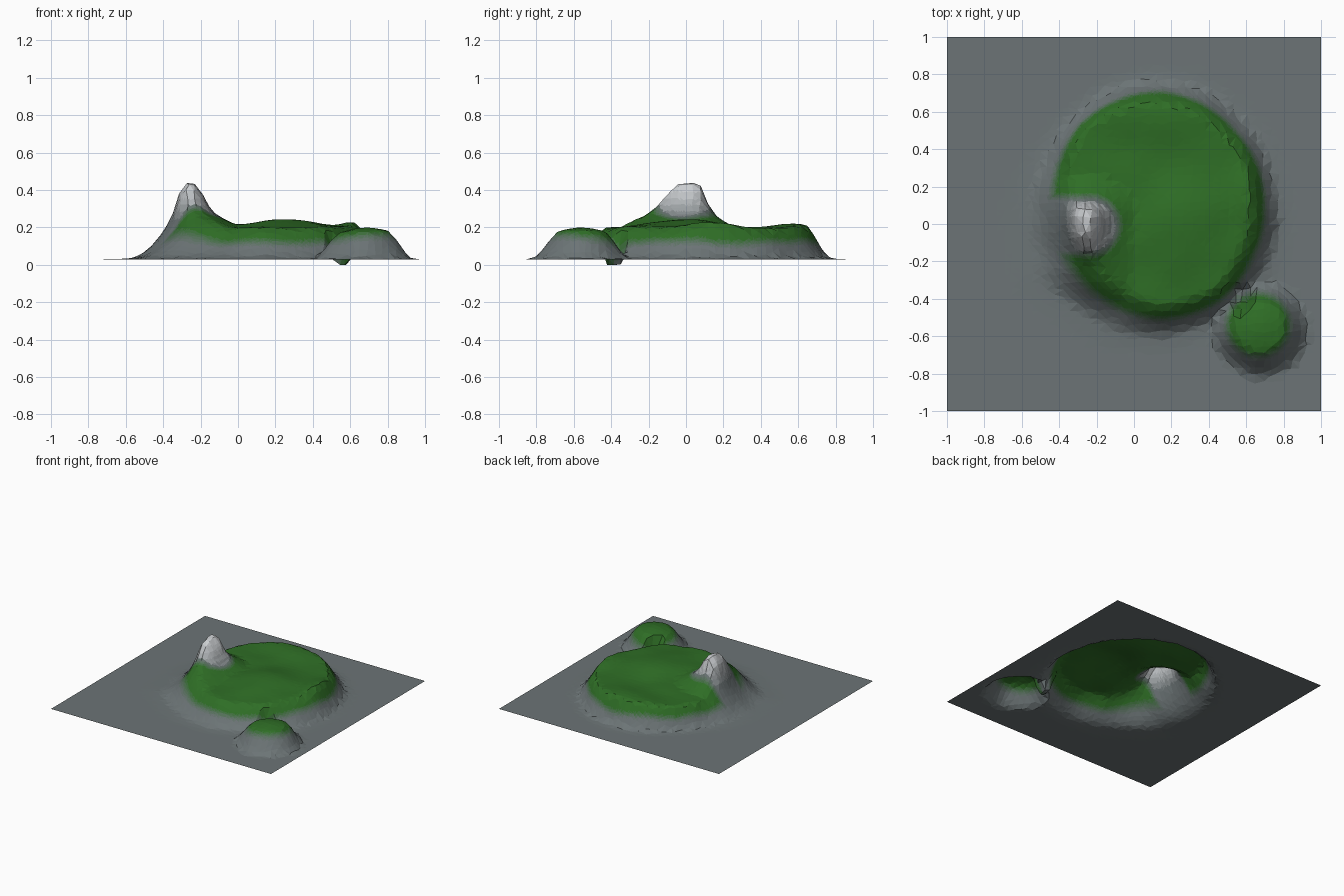
import bpy, bmesh, math, random
from mathutils import Vector, noise

if "Cube" in bpy.data.objects:
    bpy.data.objects.remove(bpy.data.objects["Cube"])

random.seed(4)
SEA = 0.03


def smooth(t):
    t = max(0.0, min(1.0, t))
    return t * t * (3 - 2 * t)


def lerp_table(table, x):
    for (x0, y0), (x1, y1) in zip(table, table[1:]):
        if x <= x1:
            return y0 + (y1 - y0) * max(0, (x - x0) / (x1 - x0))
    return table[-1][1]


# Island outline around (0.15, 0.1): angle -> grass edge and foot radius
EDGE = [(0, .54), (45, .55), (90, .60), (135, .61), (155, .59), (180, .57),
        (210, .57), (235, .58), (270, .60), (300, .59), (330, .55), (360, .54)]
FOOT = [(0, .63), (45, .63), (90, .68), (135, .67), (155, .68), (180, .73),
        (210, .76), (235, .73), (270, .71), (300, .68), (330, .66), (360, .63)]
PEAK = [(0, .44), (.045, .43), (.07, .385), (.1, .32), (.14, .27), (.2, .235), (.28, .2), (.4, .1)]


def island_t(x, y):
    dx, dy = x - .15, y - .1
    a = math.degrees(math.atan2(dy, dx)) % 360
    e, f = lerp_table(EDGE, a), lerp_table(FOOT, a)
    return (f - math.hypot(dx, dy)) / (f - e)


def peak_dist(x, y):
    dx, dy = x + .265, y - .04
    dx /= 1.05 if dx > 0 else .75
    dy /= 2.1 if dy < 0 else .8
    return math.hypot(dx, dy)


def height(x, y):
    n = noise.noise(Vector((x * 5, y * 5, 2)))
    # Main plateau with a low central mound and raised north and east rims
    t = island_t(x, y) + n * .12
    s = smooth(t / 1.8)
    top = .165 + .05 * math.exp(-((x - .25) ** 2 + (y + .02) ** 2) / .06)
    top += .025 * math.exp(-((x - .1) ** 2 / .12 + (y - .58) ** 2 / .02)) + n * .008
    top += .03 * math.exp(-((x - .61) ** 2 / .005 + (y - .15) ** 2 / .03))
    # Peak with a ridge running south
    top = max(top, lerp_table(PEAK, peak_dist(x, y)) - SEA)
    h = s * top + .012 * smooth((t + .8) / 1.8) * (1 - s)
    # Small islet
    r = math.hypot(x - .67, y + .56)
    islet = smooth((.27 - r + n * .02) / .15) * (.14 + .03 * smooth((.2 - r) / .2) + .05 * (x - .67))
    h = max(h, islet)
    # Small hollow in the channel
    k = smooth((.085 - math.hypot(x - .56, y + .39)) / .045)
    return SEA + h * (1 - k) - SEA * k


def grass(x, y):
    main = (island_t(x, y) - .65) / .5
    # Bare rock around the summit and down its west flank
    notch = (math.hypot(max(0, x + .235), y + .01) - .125) / .06
    islet = (.2 - math.hypot(x - .665, y + .54)) / .06
    return smooth(max(min(main, notch), islet))


# Colour steps blending rock into grass, and rock into the pale summit
rock, green, pale = (.149, .175, .18), (.028, .156, .019), (.6, .62, .64)
mats = []


def ramp(name, a, b, steps):
    for i in range(steps):
        k = i / (steps - 1)
        m = bpy.data.materials.new(f"{name}_{i}")
        m.diffuse_color = [p + (q - p) * k for p, q in zip(a, b)] + [1]
        m.use_nodes = True
        m.node_tree.nodes["Principled BSDF"].inputs["Base Color"].default_value = m.diffuse_color
        mats.append(m)


ramp("grass", rock, green, 7)
ramp("summit", rock, pale, 6)

# Coarse faceted terrain sheet
bm = bmesh.new()
N = 52
bmesh.ops.create_grid(bm, x_segments=N, y_segments=N, size=1)
for v in bm.verts:
    if max(abs(v.co.x), abs(v.co.y)) < .99:
        v.co.x += random.uniform(-.01, .01)
        v.co.y += random.uniform(-.01, .01)
    v.co.z = height(v.co.x, v.co.y)
bmesh.ops.triangulate(bm, faces=bm.faces[:])

# Flat subdivision only refines the colour borders
edges = [e for e in bm.edges if max(v.co.z for v in e.verts) > SEA + .02]
bmesh.ops.subdivide_edges(bm, edges=edges, cuts=2, use_grid_fill=True)
bmesh.ops.triangulate(bm, faces=bm.faces[:])
for f in bm.faces:
    c = f.calc_center_median()
    g = grass(c.x, c.y)
    if g > .05:
        f.material_index = round(g * 6)
    else:
        f.material_index = 7 + round(5 * smooth((c.z - .2) / .24))

mesh = bpy.data.meshes.new("island_terrain")
bm.to_mesh(mesh)
bm.free()
for m in mats:
    mesh.materials.append(m)
terrain = bpy.data.objects.new("island_terrain", mesh)
bpy.context.collection.objects.link(terrain)
